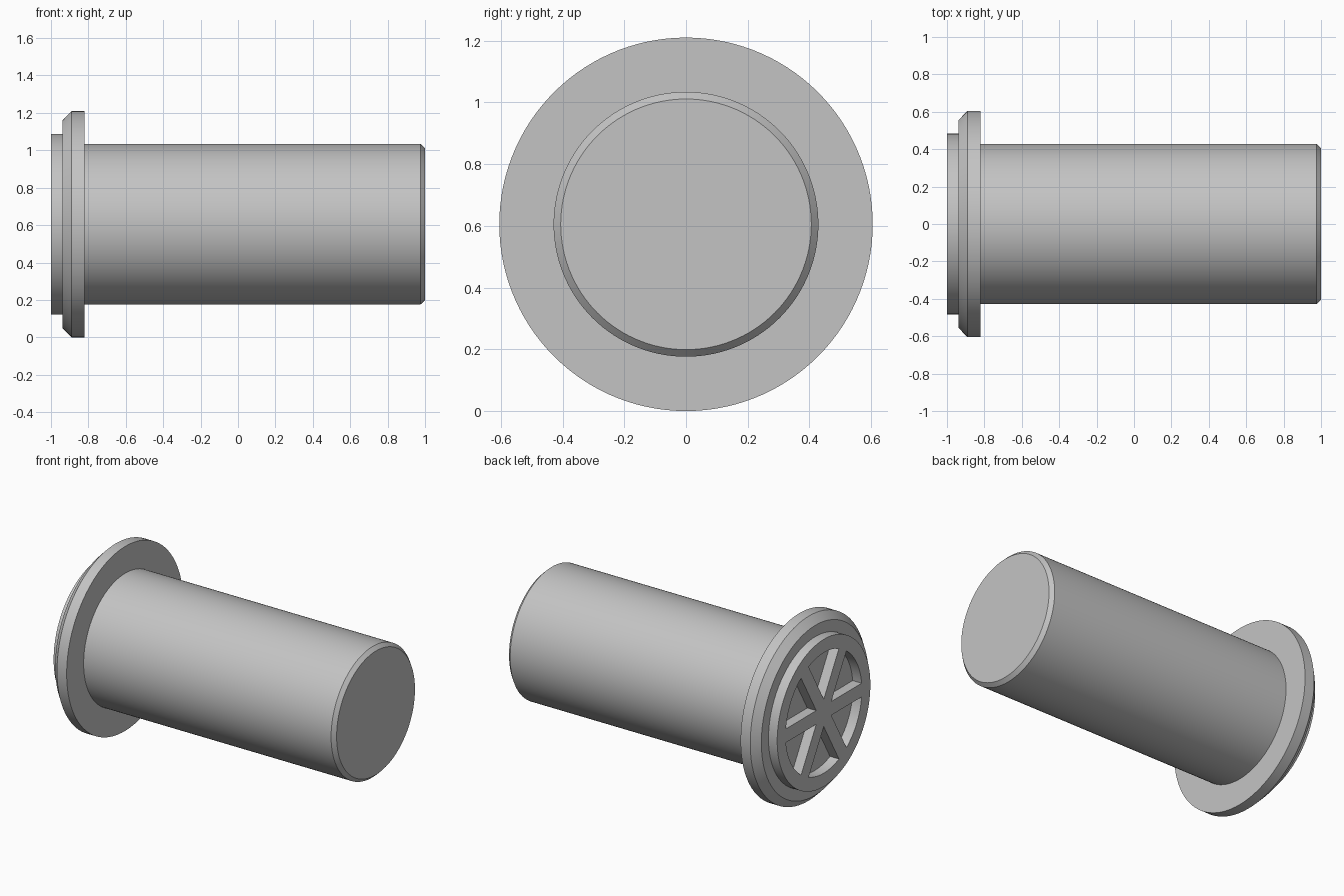
import bpy, bmesh
from math import sin, cos, asin, tau, pi, radians

if "Cube" in bpy.data.objects:
    bpy.data.objects.remove(bpy.data.objects["Cube"])

SEGMENTS = 120
AXIS_Z = 0.605
POCKETS = 6
POCKET_R = 0.395
POCKET_DEPTH = 0.065
SPOKE_HALF = 0.045

grey = bpy.data.materials.new("satin_grey")
grey.use_nodes = True
colour = (0.55, 0.55, 0.55, 1)
grey.diffuse_color = colour
grey.node_tree.nodes["Principled BSDF"].inputs["Base Color"].default_value = colour


def make_object(name, bm):
    bmesh.ops.recalc_face_normals(bm, faces=bm.faces)
    mesh = bpy.data.meshes.new(name)
    bm.to_mesh(mesh)
    bm.free()
    mesh.materials.append(grey)
    obj = bpy.data.objects.new(name, mesh)
    bpy.context.collection.objects.link(obj)
    return obj


def loft(bm, rings):
    """Bridge matching vertex rings and cap both ends."""
    for a, b in zip(rings, rings[1:]):
        for i in range(len(a)):
            j = (i + 1) % len(a)
            bm.faces.new((a[i], a[j], b[j], b[i]))
    bm.faces.new(rings[0])
    bm.faces.new(rings[-1])


def polar(bm, x, r, angle):
    return bm.verts.new((x, r * cos(angle), AXIS_Z + r * sin(angle)))


# Turned body: raised cap, chamfered flange, long barrel with chamfered end
profile = [(-1, 0.483), (-0.937, 0.483), (-0.937, 0.557), (-0.89, 0.605),
           (-0.82, 0.605), (-0.82, 0.429), (0.976, 0.429), (1, 0.406)]
bm = bmesh.new()
loft(bm, [[polar(bm, x, r, tau * i / SEGMENTS) for i in range(SEGMENTS)]
          for x, r in profile])
body = make_object("flanged_barrel", bm)

# Sector pockets leaving six spokes in the cap
bm = bmesh.new()
inset = asin(SPOKE_HALF / POCKET_R)
step = tau / POCKETS
steps = 16
for k in range(POCKETS):
    rings = []
    for x in (-1.1, -1 + POCKET_DEPTH):
        ring = [polar(bm, x, SPOKE_HALF / sin(step / 2), (k + 0.5) * step)]
        for i in range(steps + 1):
            angle = k * step + inset + (step - 2 * inset) * i / steps
            ring.append(polar(bm, x, POCKET_R, angle))
        rings.append(ring)
    loft(bm, rings)
cutter = make_object("pocket_cutter", bm)
cutter.hide_render = True

# Cut the pockets, then shade
bpy.ops.object.select_all(action="DESELECT")
bpy.context.view_layer.objects.active = body
body.select_set(True)
cut = body.modifiers.new("pockets", "BOOLEAN")
cut.operation = "DIFFERENCE"
cut.solver = "EXACT"
cut.object = cutter
bpy.ops.object.modifier_apply(modifier=cut.name)
bpy.data.objects.remove(cutter)
bpy.ops.object.shade_smooth_by_angle(angle=radians(25))
